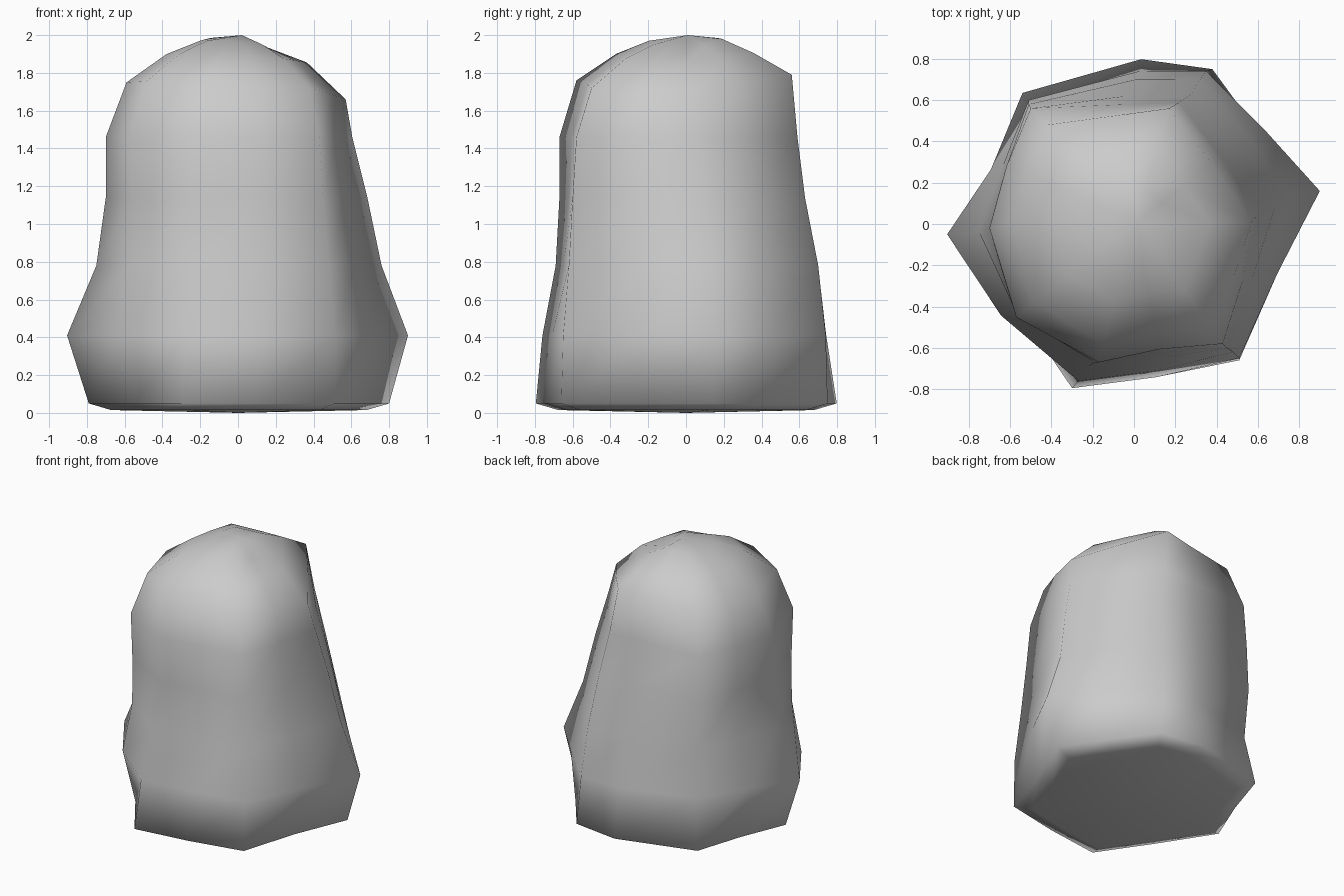
import bpy, bmesh
from mathutils import Vector

if "Cube" in bpy.data.objects:
    bpy.data.objects.remove(bpy.data.objects["Cube"])

# Six corners (counter-clockwise from the right) at each height
LEVELS = [
    (0.05, [(.80, .15), (.38, .75), (-.54, .635), (-.79, -.05), (-.30, -.795), (.51, -.66)]),
    (0.41, [(.90, .16), (.35, .74), (-.49, .58), (-.905, -.05), (-.27, -.76), (.51, -.65)]),
    (0.78, [(.76, .13), (.32, .70), (-.51, .60), (-.75, -.04), (-.22, -.69), (.48, -.62)]),
    (1.14, [(.685, .09), (.28, .63), (-.51, .58), (-.70, -.03), (-.19, -.67), (.45, -.60)]),
    (1.46, [(.605, .05), (.22, .59), (-.50, .56), (-.70, -.02), (-.17, -.67), (.43, -.58)]),
    (1.74, [(.57, .01), (.17, .56), (-.42, .48), (-.59, 0), (-.15, -.58), (.38, -.50)]),
]
# How far each edge midpoint bulges, at the base and at the shoulder
BULGE_LOW = [1.01, 1.13, .98, 1.01, 1.02, .97]
BULGE_HIGH = [1.02, 1.0, 1.03, 1.31, .97, 1.02]
SHOULDER_TILT = [-.08, .05, .01, .01, .02, -.02]


def make_ring(corners, z, t, tilt=None):
    pts = []
    for i in range(6):
        a, b = Vector(corners[i]), Vector(corners[(i + 1) % 6])
        k = BULGE_LOW[i] + (BULGE_HIGH[i] - BULGE_LOW[i]) * min(1, t)
        m = a.lerp(b, .38 if i == 1 else .5) * k
        za = z + (tilt[i] if tilt else 0)
        zb = z + (tilt[(i + 1) % 6] if tilt else 0)
        pts += [(a.x, a.y, za), (m.x, m.y, (za + zb) / 2)]
    return pts


rings = []
# Underside, slightly inset and lower than the rim
base = LEVELS[0][1]
rings.append(make_ring([(x * .85, y * .85) for x, y in base], 0.015, 0))
# Sides
for n, (z, corners) in enumerate(LEVELS):
    rings.append(make_ring(corners, z, n / 3.5, SHOULDER_TILT if n == 5 else None))
# Domed top, dipping on the right
top = LEVELS[-1][1]
for s, z, tilt in ((.64, 1.895, [-.04, .01, .025, .005, .005, -.02]),
                   (.34, 1.97, [-.06, .01, .015, 0, 0, -.02])):
    rings.append(make_ring([(x * s, y * s) for x, y in top], z, 1, tilt))

bm = bmesh.new()
loops = [[bm.verts.new(p) for p in r] for r in rings]
for lo, hi in zip(loops, loops[1:]):
    for i in range(12):
        j = (i + 1) % 12
        bm.faces.new((lo[i], lo[j], hi[j], hi[i]))
# Centre fans closing the underside and the peak
for loop, centre in ((loops[0], (0, 0, 0)), (loops[-1], (.02, .01, 2.0))):
    c = bm.verts.new(centre)
    for i in range(12):
        bm.faces.new((loop[i], loop[(i + 1) % 12], c))
bmesh.ops.recalc_face_normals(bm, faces=bm.faces)
for f in bm.faces:
    f.smooth = True

mesh = bpy.data.meshes.new("boulder")
bm.to_mesh(mesh)
bm.free()
boulder = bpy.data.objects.new("boulder", mesh)
bpy.context.collection.objects.link(boulder)
